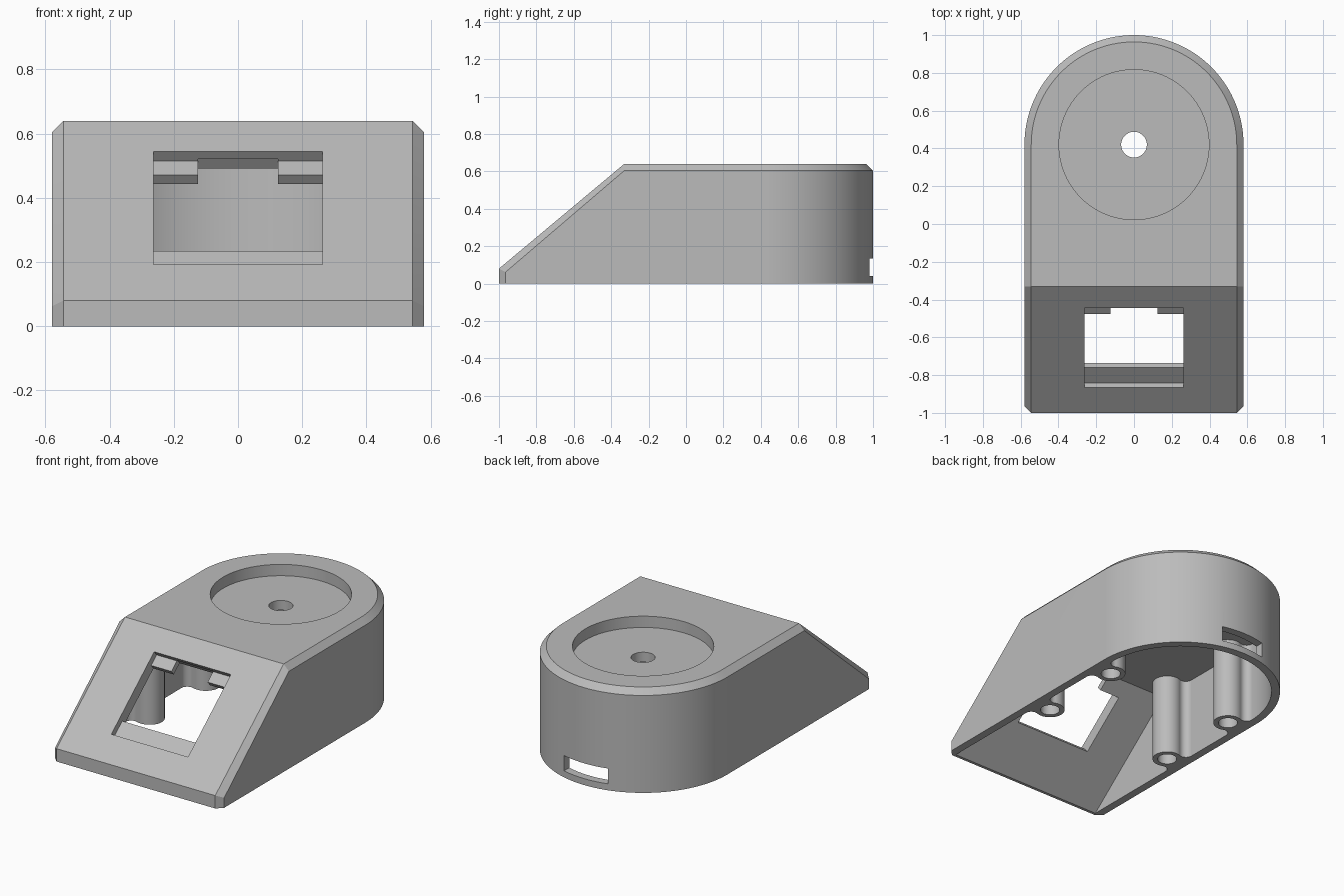
import bpy, bmesh, math
from mathutils import Vector

if "Cube" in bpy.data.objects:
    bpy.data.objects.remove(bpy.data.objects["Cube"])

grey = bpy.data.materials.new("plain grey")
grey.use_nodes = True
COLOUR = (0.5, 0.5, 0.5, 1)
grey.diffuse_color = COLOUR
grey.node_tree.nodes["Principled BSDF"].inputs["Base Color"].default_value = COLOUR

R, CH, H, WALL = 0.58, 0.036, 0.64, 0.05     # half width, chamfer, height, wall
CY, CREASE, LIP = 0.42, -0.33, 0.08          # arc centre, top crease, front lip
CEILING = 0.51
ANGLE = math.atan2(H - LIP, CREASE + 1)      # tilt of the sloping panel


def finish(bm, name):
    bmesh.ops.recalc_face_normals(bm, faces=bm.faces[:])
    mesh = bpy.data.meshes.new(name)
    bm.to_mesh(mesh)
    bm.free()
    mesh.materials.append(grey)
    ob = bpy.data.objects.new(name, mesh)
    bpy.context.collection.objects.link(ob)
    return ob


def hull(name, points):
    bm = bmesh.new()
    for p in points:
        bm.verts.new(p)
    res = bmesh.ops.convex_hull(bm, input=bm.verts[:])
    spare = [v for v in res["geom_interior"] if isinstance(v, bmesh.types.BMVert)]
    bmesh.ops.delete(bm, geom=spare, context="VERTS")
    bmesh.ops.dissolve_limit(bm, angle_limit=0.002, verts=bm.verts[:], edges=bm.edges[:])
    return finish(bm, name)


def prism(name, outline, z0, z1):
    bm = bmesh.new()
    face = bm.faces.new([bm.verts.new((x, y, z0)) for x, y in outline])
    new = bmesh.ops.extrude_face_region(bm, geom=[face])["geom"]
    top = [v for v in new if isinstance(v, bmesh.types.BMVert)]
    bmesh.ops.translate(bm, verts=top, vec=(0, 0, z1 - z0))
    return finish(bm, name)


def arc(cx, cy, r, a0, a1, n):
    return [(cx + r * math.cos(a0 + (a1 - a0) * i / n),
             cy + r * math.sin(a0 + (a1 - a0) * i / n)) for i in range(n + 1)]


def disc(name, cx, cy, r, z0, z1, n=64):
    return prism(name, arc(cx, cy, r, 0, math.tau, n)[:-1], z0, z1)


def back(r, z):
    return [(x, y, z) for x, y in arc(0, CY, r, 0, math.pi, 72)]


def pair(x, y, z):
    return [(x, y, z), (-x, y, z)]


def combine(ob, tool, operation="DIFFERENCE"):
    mod = ob.modifiers.new("combine", "BOOLEAN")
    mod.operation, mod.solver, mod.object = operation, "EXACT", tool
    tool.hide_render = True
    bpy.ops.object.select_all(action="DESELECT")
    bpy.context.view_layer.objects.active = ob
    ob.select_set(True)
    bpy.ops.object.modifier_apply(modifier=mod.name)
    bpy.data.objects.remove(tool)


def smooth(ob):
    bpy.ops.object.select_all(action="DESELECT")
    bpy.context.view_layer.objects.active = ob
    ob.select_set(True)
    bpy.ops.object.shade_smooth_by_angle(angle=math.radians(30))


def box(name, x, y, z):
    return hull(name, [(a, b, c) for a in x for b in y for c in z])


# Chamfered outer body
shell = hull("housing",
             back(R, 0) + back(R, H - CH) + back(R - CH, H)
             + pair(R, CH - 1, 0) + pair(R - CH, -1, 0)
             + pair(R, CH - 1, 0.062) + pair(R - CH, -1, LIP)
             + pair(R, CREASE, H - CH) + pair(R - CH, CREASE, H))

# Hollow inside, open underneath
PANEL = 0.073
drop = LIP - PANEL / math.cos(ANGLE)
def inner_y(z): return (z - drop) / math.tan(ANGLE) - 1
ri = R - WALL
combine(shell, hull("cavity", back(ri, -0.1) + back(ri, CEILING)
                    + pair(ri, inner_y(-0.1), -0.1) + pair(ri, inner_y(CEILING), CEILING)))

# Round recess with a centre hole, and the slot at the back
combine(shell, disc("recess", 0, CY, 0.397, H - 0.07, H + 0.1, 96))
combine(shell, disc("centre_hole", 0, CY, 0.068, 0.4, H + 0.1, 48))
combine(shell, box("back_slot", (-0.15, 0.15), (0.8, 1.1), (0.04, 0.135)))

# Stepped socket opening through the sloping panel
up = Vector((0, math.cos(ANGLE), math.sin(ANGLE)))
inward = Vector((0, math.sin(ANGLE), -math.cos(ANGLE)))
start = Vector((0, -0.865, LIP + 0.135 * math.tan(ANGLE)))


def panel_cut(name, half, s, d):
    combine(shell, hull(name, [start + up * a + inward * b + Vector((x, 0, 0))
                               for x in (-half, half) for a in s for b in d]))


panel_cut("socket_front", 0.263, (0, 0.547), (-0.05, 0.037))
panel_cut("socket_through", 0.263, (0.108, 0.477), (0.02, 0.13))
panel_cut("socket_notch", 0.124, (0.4, 0.552), (0.03, 0.1))
smooth(shell)

# Screw posts, filleted into the side walls
PX, PR, FR = 0.445, 0.085, 0.04
fx = ri - FR
fy = math.sqrt((PR + FR) ** 2 - (fx - PX) ** 2)
turn = math.atan2(-fy, PX - fx)
for side, sx in (("left", 1), ("right", -1)):
    for end, py in (("front", -0.23), ("back", 0.32)):
        post = disc(f"{end}_{side}_post", sx * PX, py, PR, 0, CEILING + 0.01)
        fillet = arc(fx, fy, FR, 0, turn, 10)
        outline = ([(ri + 0.002, fy)] + fillet + [(PX, 0)]
                   + [(x, -y) for x, y in reversed(fillet)] + [(ri + 0.002, -fy)])
        web = prism("web", [(sx * x, py + y) for x, y in outline], 0, CEILING + 0.01)
        combine(post, web, "UNION")
        combine(post, disc("screw_hole", sx * PX, py, 0.056, -0.1, 0.4, 40))
        smooth(post)
